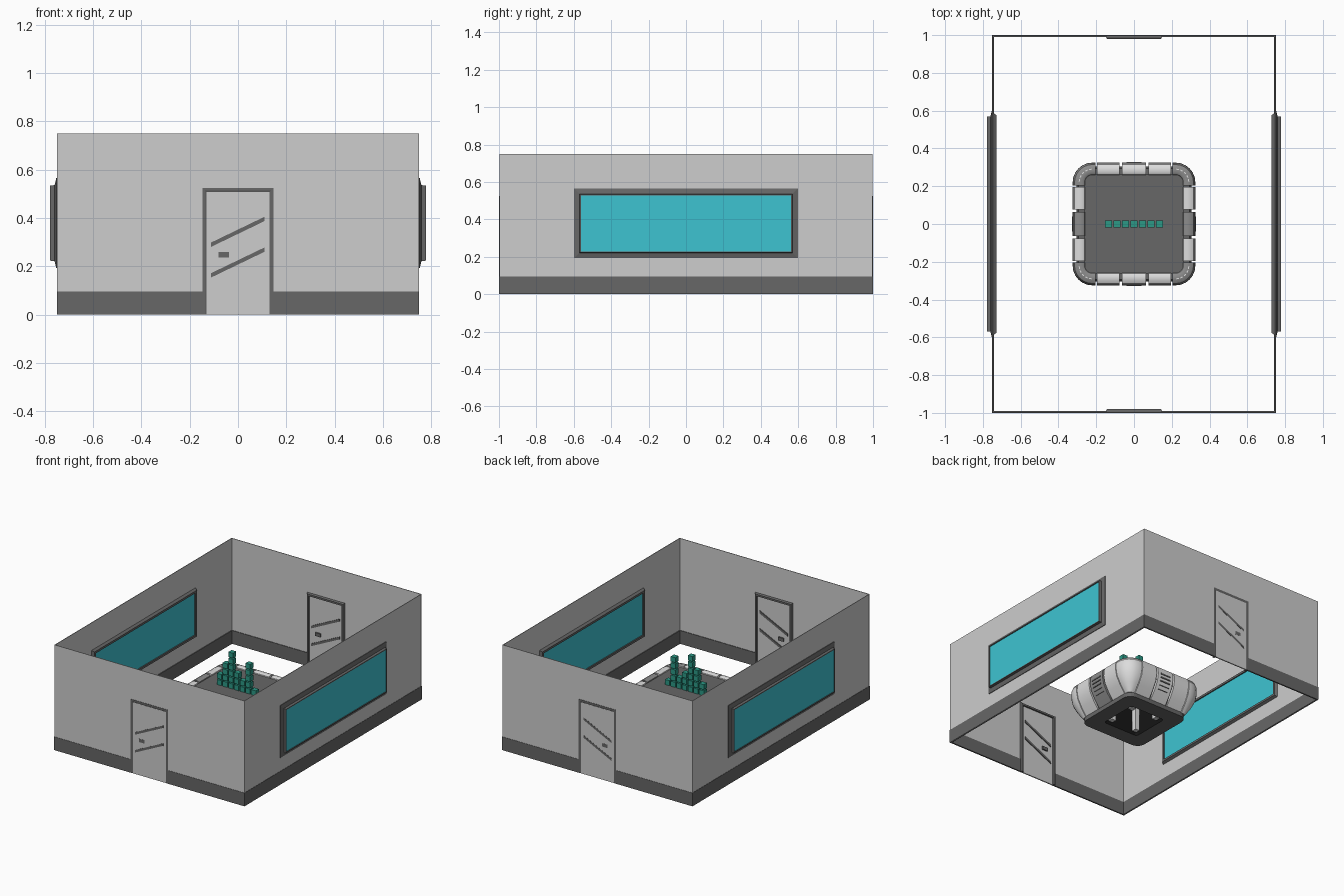
import bpy, bmesh, math
from mathutils import Matrix

if "Cube" in bpy.data.objects:
    bpy.data.objects.remove(bpy.data.objects["Cube"])


def material(name, r, g, b):
    m = bpy.data.materials.new(name)
    m.diffuse_color = (r, g, b, 1)
    m.use_nodes = True
    m.node_tree.nodes["Principled BSDF"].inputs["Base Color"].default_value = m.diffuse_color
    return m


WALL = material("wall_grey", .61, .61, .61)
DARK = material("dark_grey", .135, .135, .135)
GLASS = material("teal_glass", .048, .55, .64)
HOLO = material("hologram_green", .025, .32, .24)
WHITE = material("panel_white", .72, .72, .72)
MID = material("corner_grey", .26, .26, .26)
BLACK = material("recess_black", .008, .008, .008)


def mesh(name, verts, faces, mats, rule=None, smooth=False):
    """Mesh object with outward normals; rule picks a material slot per face."""
    me = bpy.data.meshes.new(name)
    me.from_pydata(verts, [], faces)
    bm = bmesh.new()
    bm.from_mesh(me)
    bmesh.ops.recalc_face_normals(bm, faces=bm.faces)
    bm.normal_update()
    for f in bm.faces:
        f.material_index = rule(f) if rule else 0
    bm.to_mesh(me)
    bm.free()
    for m in mats:
        me.materials.append(m)
    ob = bpy.data.objects.new(name, me)
    bpy.context.collection.objects.link(ob)
    if smooth:
        bpy.ops.object.select_all(action='DESELECT')
        ob.select_set(True)
        bpy.context.view_layer.objects.active = ob
        bpy.ops.object.shade_smooth_by_angle(angle=math.radians(35))
    return ob


def loft(name, rings, mats, closed=False, profile_closed=True, rule=None, smooth=False):
    """Skin a list of equal rings; open lofts get end caps."""
    n, m = len(rings), len(rings[0])
    verts = [p for ring in rings for p in ring]
    faces = []
    for i in range(n if closed else n - 1):
        for j in range(m if profile_closed else m - 1):
            a, b, k = i * m, ((i + 1) % n) * m, (j + 1) % m
            faces.append((a + j, a + k, b + k, b + j))
    if not closed:
        faces += [tuple(range(m)), tuple(range((n - 1) * m, n * m))]
    return mesh(name, verts, faces, mats, rule, smooth)


def box(name, x, y, z, mat):
    rings = [[(x[0], y[0], h), (x[1], y[0], h), (x[1], y[1], h), (x[0], y[1], h)] for h in z]
    return loft(name, rings, [mat])


# Mapping for trims: u along the wall, d outward from the wall, z up
def on_y(s):
    return lambda u, d, z: (u, s * (1 + d), z)


def on_x(s):
    return lambda u, d, z: (s * (.75 + d), u, z)


def slab(name, f, u, d, z, mat):
    p, q = f(u[0], d[0], z[0]), f(u[1], d[1], z[1])
    return box(name, *[sorted((p[i], q[i])) for i in range(3)], mat)


def trim(name, f, corners, profile, mat, closed):
    """Mitred frame: corners are (u, z, du, dz); profile is (d, widening)."""
    rings = [[f(u + du * e, d, z + dz * e) for d, e in profile] for u, z, du, dz in corners]
    return loft(name, rings, [mat], closed=closed)


# End walls with doors
for s, side in ((-1, "front"), (1, "back")):
    f = on_y(s)
    slab(side + "_wall", f, (-.75, .75), (-.006, -.002), (0, .75), WALL)
    for a, b, t in ((-.75, -.147, "left"), (.147, .75, "right")):
        slab(f"{side}_baseboard_{t}", f, (a, b), (-.010, 0), (0, .095), DARK)
    trim(side + "_door_frame", f,
         [(-.13, 0, -1, 0), (-.13, .507, -1, 1), (.13, .507, 1, 1), (.13, 0, 1, 0)],
         [(-.020, 0), (-.020, .013), (-.012, .018), (0, .018), (0, .006), (-.002, 0)], DARK, False)
    slab(side + "_door", f, (-.13, .13), (-.009, -.001), (0, .507), WALL)
    for i, z0 in enumerate((.153, .28)):
        rings = [[f(u, d, z0 + h + e) for d, e in ((-.015, 0), (-.015, .018), (0, .018), (0, 0))]
                 for u, h in ((-.112, 0), (.11, .107))]
        loft(f"{side}_door_bar_{i}", rings, [DARK])
    slab(side + "_door_handle", f, (-.08, -.038), (-.018, 0), (.236, .26), DARK)

# Side walls with framed windows
for s, side in ((-1, "left"), (1, "right")):
    f = on_x(s)
    slab(side + "_wall", f, (-.998, .998), (-.005, -.001), (0, .75), WALL)
    slab(side + "_baseboard", f, (-1, 1), (-.010, .001), (0, .095), DARK)
    y, a, b = .562, .229, .528
    trim(side + "_window_frame", f,
         [(-y, a, -1, -1), (y, a, 1, -1), (y, b, 1, 1), (-y, b, -1, 1)],
         [(-.022, 0), (-.022, .015), (-.005, .025), (-.003, .037), (.003, .037),
          (.010, .008), (.028, .006), (.028, 0)], DARK, True)
    slab(side + "_window_glass", f, (-y, y), (-.014, .023), (a, b), GLASS)


# Table core: stacked rounded squares
def rounded_square(w, r, z, steps=5):
    pts = []
    for q in range(4):
        cx, cy = ((1, 1), (-1, 1), (-1, -1), (1, -1))[q]
        for k in range(steps + 1):
            t = math.pi / 2 * (q + k / steps)
            pts.append((cx * (w - r) + r * math.cos(t), cy * (w - r) + r * math.sin(t), z))
    return pts


def in_recess(face):
    c = face.calc_center_median()
    return 1 if max(abs(c.x), abs(c.y)) < .135 and c.z < .21 else 0


loft("table_core", [rounded_square(*v) for v in (
    (.295, .09, .235), (.305, .09, .16), (.235, .06, .03), (.25, .06, .03),
    (.25, .06, 0), (.14, .02, 0), (.12, .02, .2))], [DARK, BLACK], rule=in_recess)
loft("table_screen", [rounded_square(.262, .035, z) for z in (.233, .25)], [DARK])
for x in (-1, 1):
    for y in (-1, 1):
        box("recess_post", sorted((x * .085, x * .12)), sorted((y * .085, y * .12)), (.01, .2), WHITE)

# Shell panels around the table: cross-section (distance from centre, height)
SECTION = [(.257, .24), (.262, .256), (.272, .262), (.298, .261), (.315, .252), (.324, .23),
           (.325, .19), (.315, .14), (.285, .085), (.245, .03), (.232, .03), (.285, .15), (.285, .24)]
C = .22


def panel(name, stations, turn, mats, rule=None):
    rot = Matrix.Rotation(turn * math.pi / 2, 3, 'Z')
    rings = []
    for cx, cy, nx, ny in stations:
        ring = [(cx + nx * (p - C), cy + ny * (p - C), z) for p, z in SECTION]
        rings.append([rot @ Matrix.Translation(p).translation for p in ring])
    return loft(name, rings, mats, rule=rule, smooth=True)


arc = [math.radians(90 - 15 * k) for k in range(7)]
corner = [(.203, C, 0, 1)] + [(C, C, math.cos(t), math.sin(t)) for t in arc] + [(C, .203, 1, 0)]
for turn in range(4):
    rot = Matrix.Rotation(turn * math.pi / 2, 4, 'Z')
    panel(f"corner_panel_{turn}", corner, turn, [WHITE, MID], lambda f: 1 if f.normal.z > .3 else 0)
    for a, b, t in ((-.197, -.076, "left"), (.076, .197, "right")):
        panel(f"side_panel_{t}_{turn}", [(a, C, 0, 1), (b, C, 0, 1)], turn, [WHITE])
    middle = WHITE if turn % 2 == 0 else MID
    panel(f"middle_panel_{turn}", [(-.063, C, 0, 1), (.063, C, 0, 1)], turn, [middle])
    # Vent slats on the outer face of the middle panels
    for k in range(5):
        z = .10 + .025 * k
        out = (.292, .306, .318, .323, .324)[k]
        vent = box(f"vent_slat_{turn}_{k}", (-.04, .04), (out - .008, out + .004), (z, z + .01), DARK)
        vent.matrix_world = rot
    # Light dashes on the corner caps
    for k in range(5):
        t = math.radians(9 + 18 * k)
        dash = box(f"corner_dash_{turn}_{k}", (-.003, .003), (-.007, .007), (.259, .2635), WHITE)
        dash.matrix_world = rot @ Matrix.Translation(
            (C + .07 * math.cos(t), C + .07 * math.sin(t), 0)) @ Matrix.Rotation(t, 4, 'Z')

# Hologram: columns of stacked cubes
for i, count in enumerate((2, 4, 6, 3, 2, 5, 1)):
    x = -.135 + .045 * i
    for k in range(count):
        z = .252 + .044 * k
        box(f"hologram_cube_{i}_{k}", (x - .018, x + .018), (-.018, .018), (z, z + .036), HOLO)
